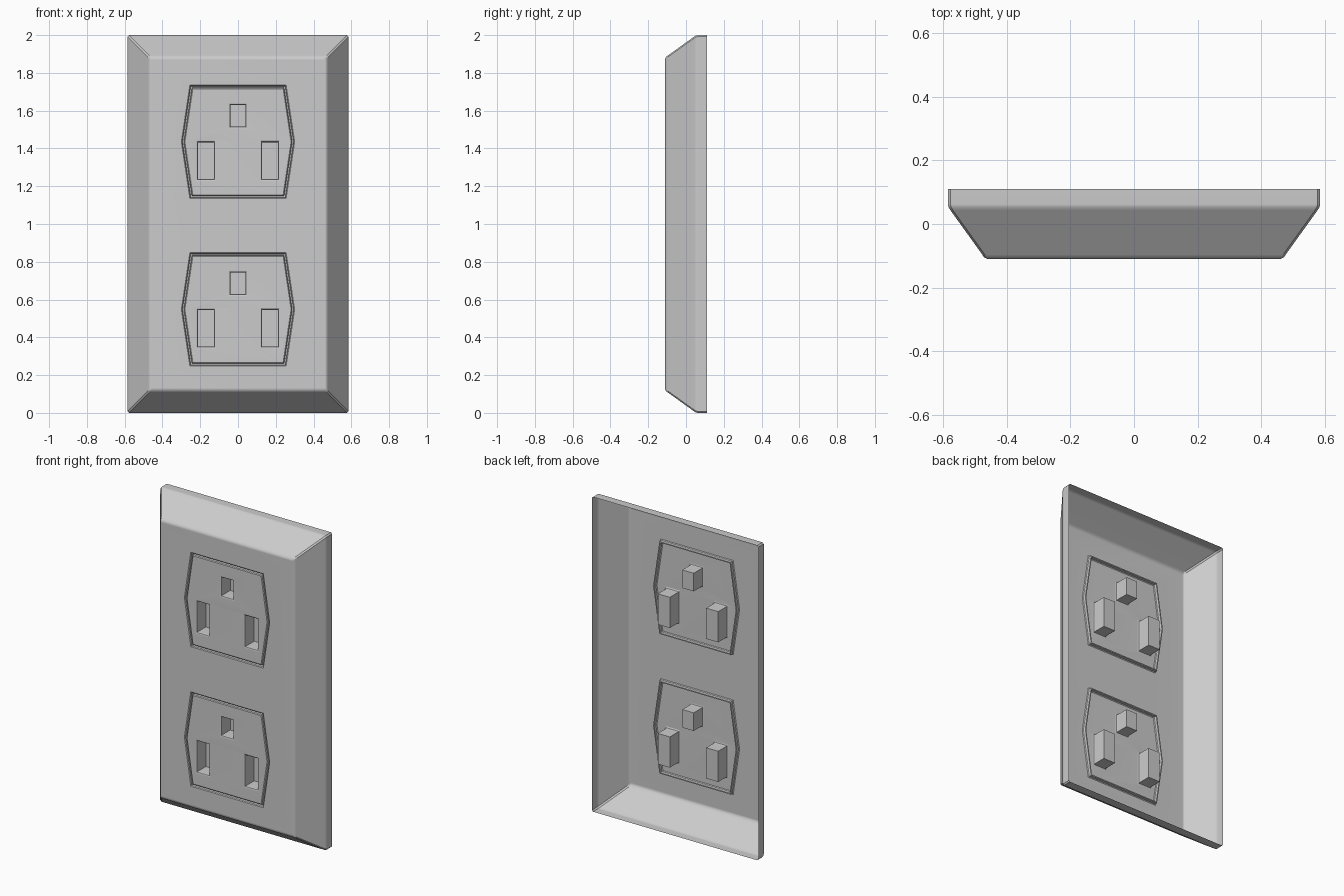
import bpy
import bmesh
import math
from mathutils import Vector
from mathutils.geometry import tessellate_polygon

cube = bpy.data.objects.get("Cube")
if cube:
    bpy.data.objects.remove(cube)

FRONT = -0.11          # depth of the flat front
GROOVE = 0.02          # depth of the groove round each socket
SLOT_DEPTH = 0.09

grey = bpy.data.materials.new("plain_grey")
grey.use_nodes = True
grey.diffuse_color = (0.6, 0.6, 0.6, 1)
grey.node_tree.nodes["Principled BSDF"].inputs["Base Color"].default_value = (0.6, 0.6, 0.6, 1)


def ring(bm, points, y):
    return [bm.verts.new((x, y, z)) for x, z in points]


def bridge(bm, a, b):
    for i in range(len(a)):
        j = (i + 1) % len(a)
        bm.faces.new((a[i], a[j], b[j], b[i]))


def loft(bm, rings):
    for a, b in zip(rings, rings[1:]):
        bridge(bm, a, b)


def fill(bm, loops):
    """Flat panel bounded by the first loop, with the others as holes."""
    verts = [v for loop in loops for v in loop]
    flat = [[Vector((v.co.x, v.co.z, 0)) for v in loop] for loop in loops]
    return [bm.faces.new([verts[i] for i in tri]) for tri in tessellate_polygon(flat)]


def finish(bm, name, front_faces):
    bmesh.ops.recalc_face_normals(bm, faces=bm.faces[:])
    bm.normal_update()
    if front_faces[0].normal.y > 0:
        bmesh.ops.reverse_faces(bm, faces=bm.faces[:])
    mesh = bpy.data.meshes.new(name)
    bm.to_mesh(mesh)
    bm.free()
    mesh.materials.append(grey)
    obj = bpy.data.objects.new(name, mesh)
    bpy.context.collection.objects.link(obj)
    bpy.ops.object.select_all(action="DESELECT")
    obj.select_set(True)
    bpy.context.view_layer.objects.active = obj
    bpy.ops.object.shade_smooth_by_angle(angle=math.radians(35))
    obj.modifiers.new("even_shading", "WEIGHTED_NORMAL").keep_sharp = True


def plate_outline(inset, cut=0.008):
    """Rectangle with slightly cut corners."""
    w, h = 0.585 - inset, 1.0 - inset
    quarter = [(w, h - cut), (w - cut, h)]
    half = quarter + [(-x, z) for x, z in reversed(quarter)]
    return [(x, 1 + z) for x, z in half + [(-x, -z) for x, z in half]]


def socket_outline(cz, inset):
    s = 1 - inset / 0.3
    pts = [(0.3, 0), (0.255, 0.3), (-0.255, 0.3), (-0.3, 0), (-0.255, -0.3), (0.255, -0.3)]
    return [(x * s, cz + z * s) for x, z in pts]


def slot_outline(cx, cz, w, h, inset):
    w, h = w / 2 - inset, h / 2 - inset
    return [(cx + w, cz + h), (cx - w, cz + h), (cx - w, cz - h), (cx + w, cz - h)]


sockets = {"upper_socket": 1.435, "lower_socket": 0.548}

# Open-backed wall plate with sloping sides and softened edges
bm = bmesh.new()
profile = [(0, 0.11), (0, 0.062), (0.002, 0.053), (0.008, 0.043),
           (0.108, -0.096), (0.114, -0.105), (0.124, FRONT)]
shell = [ring(bm, plate_outline(inset), y) for inset, y in profile]
loft(bm, shell)
holes = []
for cz in sockets.values():
    # Outer wall of the groove
    wall = [ring(bm, socket_outline(cz, i), FRONT + d)
            for i, d in ((0, 0), (0.005, 0.004), (0.006, GROOVE))]
    loft(bm, wall)
    holes.append(wall[0])
panel = fill(bm, [shell[-1]] + holes)
finish(bm, "wall_plate", panel)

# Socket faces: groove floor, inner groove wall, front panel and slot pockets
slots = [(0, 0.138, 0.1, 0.135), (-0.17, -0.1, 0.104, 0.215), (0.17, -0.1, 0.104, 0.215)]
for name, cz in sockets.items():
    bm = bmesh.new()
    edge = [ring(bm, socket_outline(cz, i), FRONT + d)
            for i, d in ((0.006, GROOVE), (0.013, GROOVE), (0.014, 0.004), (0.019, 0))]
    loft(bm, edge)
    mouths = []
    for x, z, w, h in slots:
        pocket = [ring(bm, slot_outline(x, cz + z, w, h, i), FRONT + d)
                  for i, d in ((0, 0), (0.007, 0.004), (0.01, 0.012), (0.01, SLOT_DEPTH))]
        loft(bm, pocket)
        bm.faces.new(pocket[-1])
        mouths.append(pocket[0])
    panel = fill(bm, [edge[-1]] + mouths)
    finish(bm, name, panel)
